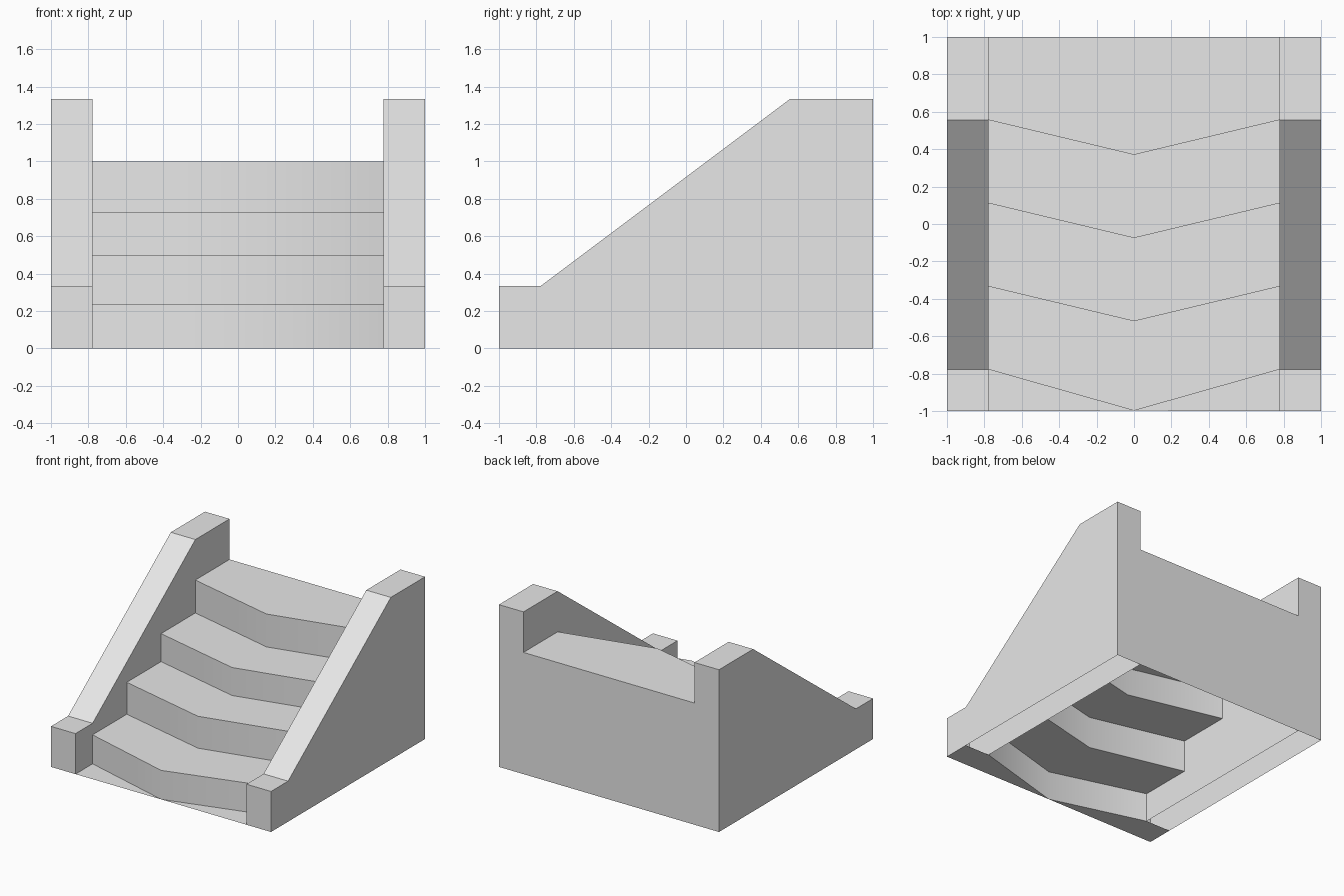
import bpy
import bmesh

cube = bpy.data.objects.get("Cube")
if cube:
    bpy.data.objects.remove(cube, do_unlink=True)

INNER = 0.777   # half width of the flight between the side walls

# Single stone colour
stone = bpy.data.materials.new("grey stone")
stone.use_nodes = True
stone.diffuse_color = (0.8, 0.8, 0.8, 1)
stone.node_tree.nodes["Principled BSDF"].inputs["Base Color"].default_value = (0.8, 0.8, 0.8, 1)


def finish(name, bm):
    mesh = bpy.data.meshes.new(name)
    bm.to_mesh(mesh)
    bm.free()
    mesh.materials.append(stone)
    obj = bpy.data.objects.new(name, mesh)
    bpy.context.collection.objects.link(obj)
    return obj


# Stair sheet: treads, pointed risers and back panel, open underneath
def build_stairs():
    side_edges = [-0.778, -0.334, 0.111, 0.556]
    centre_edges = [-0.998, -0.52, -0.075, 0.37]
    heights = [0, 0.238, 0.5, 0.73, 1]
    profile = []   # side y, centre y, z
    for i, (side, centre) in enumerate(zip(side_edges, centre_edges)):
        profile += [(side, centre, heights[i]), (side, centre, heights[i + 1])]
    profile += [(1, 1, heights[-1]), (1, 1, 0)]

    bm = bmesh.new()
    columns = []
    for x in (-INNER, 0, INNER):
        columns.append([bm.verts.new((x, c if x == 0 else s, z)) for s, c, z in profile])
    for left, right in zip(columns, columns[1:]):
        for i in range(len(profile) - 1):
            bm.faces.new((left[i], right[i], right[i + 1], left[i + 1]))
    return finish("stairs", bm)


# Ground plate filling the corners in front of the lowest step
def build_front_floor():
    bm = bmesh.new()
    tip = bm.verts.new((0, -0.998, 0))
    for s in (-1, 1):
        outer = bm.verts.new((s * INNER, -1, 0))
        inner = bm.verts.new((s * INNER, -0.778, 0))
        bm.faces.new((outer, tip, inner) if s < 0 else (tip, outer, inner))
    return finish("front_floor", bm)


# Hollow side wall with a sloped top; only its front foot is closed below
def build_wall(name, x0, x1):
    profile = [(-0.778, 0), (-1, 0), (-1, 0.333), (-0.778, 0.333),
               (0.556, 1.333), (1, 1.333), (1, 0)]
    bm = bmesh.new()
    a = [bm.verts.new((x0, y, z)) for y, z in profile]
    b = [bm.verts.new((x1, y, z)) for y, z in profile]
    bm.faces.new(a)
    bm.faces.new(b[::-1])
    for i in range(len(profile) - 1):
        bm.faces.new((a[i + 1], a[i], b[i], b[i + 1]))
    bmesh.ops.recalc_face_normals(bm, faces=bm.faces)
    return finish(name, bm)


stairs = build_stairs()
build_front_floor()
build_wall("left_wall", INNER, 1)
build_wall("right_wall", -1, -INNER)

# Soften the bend in the risers, keep the step edges sharp
bpy.ops.object.select_all(action='DESELECT')
stairs.select_set(True)
bpy.context.view_layer.objects.active = stairs
bpy.ops.object.shade_smooth_by_angle(angle=0.6)
